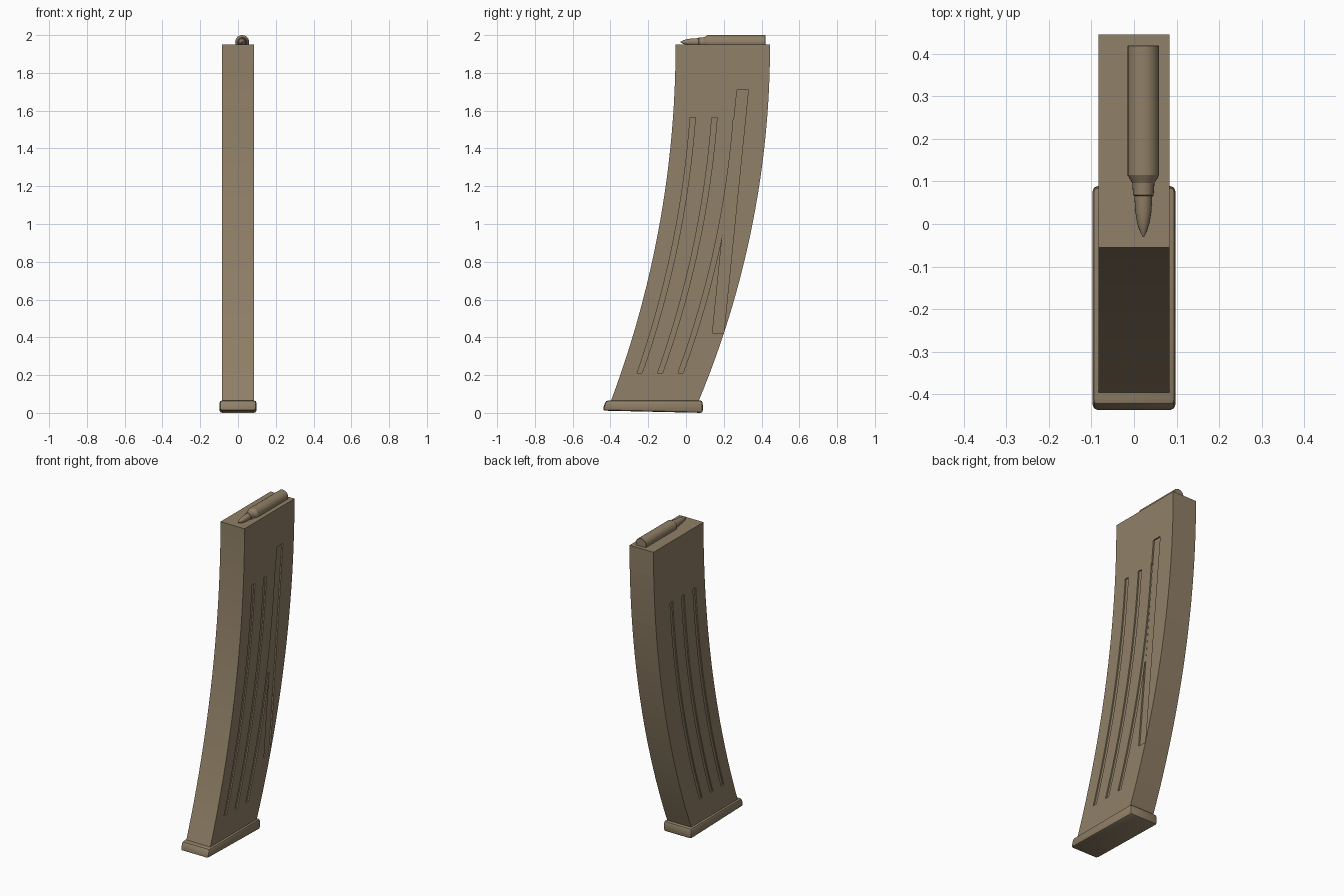
import bpy, bmesh, math
from mathutils import Matrix

if "Cube" in bpy.data.objects:
    bpy.data.objects.remove(bpy.data.objects["Cube"])

mat = bpy.data.materials.new("tan brown")
mat.diffuse_color = (0.28, 0.215, 0.135, 1)
mat.use_nodes = True
mat.node_tree.nodes["Principled BSDF"].inputs["Base Color"].default_value = mat.diffuse_color

TOP, BOTTOM, HALF = 1.95, 0.05, 0.084


def edge_y(f, z):
    """y of the curved side profile; f=0 is the front edge, f=1 the back edge"""
    h = TOP - z
    front = -0.055 - (5.37 - math.sqrt(5.37 ** 2 - h * h))
    back = 0.445 - (4.9 - math.sqrt(4.9 ** 2 - h * h))
    return front + (back - front) * f


def finish(name, bm):
    bmesh.ops.recalc_face_normals(bm, faces=bm.faces[:])
    me = bpy.data.meshes.new(name)
    bm.to_mesh(me)
    bm.free()
    me.materials.append(mat)
    ob = bpy.data.objects.new(name, me)
    bpy.context.collection.objects.link(ob)
    return ob


def prism(name, outline, x0, x1):
    """extrude a (y, z) outline along x"""
    bm = bmesh.new()
    face = bm.faces.new([bm.verts.new((x0, y, z)) for y, z in outline])
    ext = bmesh.ops.extrude_face_region(bm, geom=[face])
    bmesh.ops.translate(bm, vec=(x1 - x0, 0, 0),
                        verts=[v for v in ext["geom"] if isinstance(v, bmesh.types.BMVert)])
    return finish(name, bm)


def strip(f0, f1, z0, z1, n):
    zs = [z0 + (z1 - z0) * i / n for i in range(n + 1)]
    return [(edge_y(f0, z), z) for z in zs] + [(edge_y(f1, z), z) for z in reversed(zs)]


def apply_all(ob):
    bpy.context.view_layer.objects.active = ob
    for m in list(ob.modifiers):
        bpy.ops.object.modifier_apply(modifier=m.name)


# curved body
body = prism("curved_body", strip(0, 1, BOTTOM, TOP, 24), -HALF, HALF)

# recesses: three curved grooves per side, one straight slot on the right
cutters = []
for side in (-1, 1):
    for f in (0.21, 0.44, 0.67):
        cutters.append(prism("groove_cutter", strip(f - 0.028, f + 0.028, 0.21, 1.565, 20),
                             side * (HALF - 0.008), side * (HALF + 0.03)))
slot = [(0.14, 0.423), (0.20, 0.423), (0.33, 1.71), (0.27, 1.71)]
cutters.append(prism("slot_cutter", slot, HALF - 0.009, HALF + 0.03))
for c in cutters:
    m = body.modifiers.new("cut", "BOOLEAN")
    m.operation, m.solver, m.object = "DIFFERENCE", "EXACT", c
apply_all(body)
for c in cutters:
    bpy.data.objects.remove(c, do_unlink=True)

# floor plate with softened edges
plate = prism("floor_plate", [(-0.442, 0.012), (0.09, 0.0), (0.088, 0.066), (-0.425, 0.066)],
              -0.098, 0.098)
b = plate.modifiers.new("bevel", "BEVEL")
b.width, b.segments, b.limit_method = 0.014, 2, "NONE"
apply_all(plate)

# top round: turned profile of (y, radius)
profile = [(0.42, 0.035), (0.418, 0.037), (0.115, 0.037), (0.096, 0.026), (0.068, 0.024),
           (0.066, 0.021), (0.03, 0.019), (0.0, 0.014), (-0.02, 0.007), (-0.03, 0.002)]
N = 24
bm = bmesh.new()
rings = [[bm.verts.new((0.022 + r * math.cos(2 * math.pi * i / N), y,
                        1.963 + r * math.sin(2 * math.pi * i / N))) for i in range(N)]
         for y, r in profile]
for a, c in zip(rings, rings[1:]):
    for i in range(N):
        j = (i + 1) % N
        bm.faces.new((a[i], a[j], c[j], c[i]))
bm.faces.new(rings[0])
bm.faces.new(rings[-1])
top_round = finish("top_round", bm)

for ob in (plate, top_round):
    bpy.ops.object.select_all(action="DESELECT")
    ob.select_set(True)
    bpy.context.view_layer.objects.active = ob
    bpy.ops.object.shade_smooth_by_angle(angle=math.radians(25))
